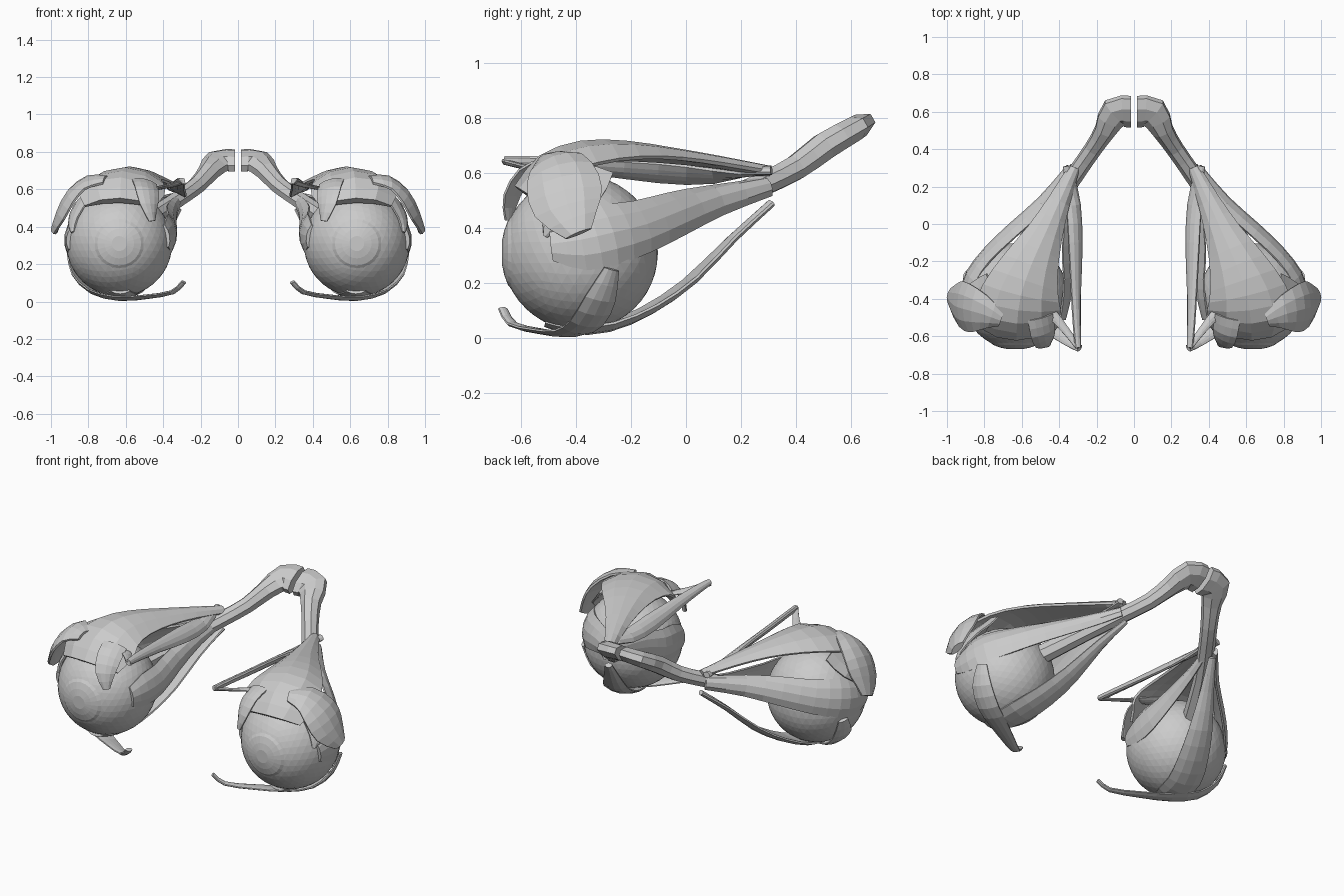
import bpy, bmesh, math
from mathutils import Vector, Matrix

EYE = Vector((0.635, -0.385, 0.31))    # centre of the eyeball
APEX = Vector((0.33, 0.30, 0.55))      # where the muscles meet behind it
R = 0.283

mat = bpy.data.materials.new("pale_grey")
mat.diffuse_color = (0.6, 0.6, 0.6, 1)


def finish(name, bm):
    """Turn a bmesh into a mirrored, flat shaded object."""
    bmesh.ops.recalc_face_normals(bm, faces=bm.faces)
    me = bpy.data.meshes.new(name)
    bm.to_mesh(me)
    bm.free()
    me.materials.append(mat)
    ob = bpy.data.objects.new(name, me)
    bpy.context.collection.objects.link(ob)
    mod = ob.modifiers.new("mirror", 'MIRROR')
    mod.use_mirror_merge = False
    return ob


def smooth_path(rows, n=2):
    """Catmull-Rom interpolation of rows of numbers."""
    rows = [Vector(r) for r in rows]
    pts = [2 * rows[0] - rows[1]] + rows + [2 * rows[-1] - rows[-2]]
    out = []
    for a, b, c, d in zip(pts, pts[1:], pts[2:], pts[3:]):
        for i in range(n):
            t = i / n
            out.append(0.5 * (2 * b + (c - a) * t + (2 * a - 5 * b + 4 * c - d) * t * t
                              + (3 * b - a - 3 * c + d) * t ** 3))
    return out + [rows[-1]]


def loft(name, rings):
    bm = bmesh.new()
    vs = [[bm.verts.new(p) for p in ring] for ring in rings]
    k = len(vs[0])
    for a, b in zip(vs, vs[1:]):
        for i in range(k):
            j = (i + 1) % k
            bm.faces.new((a[i], a[j], b[j], b[i]))
    bm.faces.new(vs[0])
    bm.faces.new(vs[-1])
    return finish(name, bm)


def tangent(pts, i):
    return (pts[min(i + 1, len(pts) - 1)] - pts[max(i - 1, 0)]).normalized()


def strap(name, rows, thick, edge=0.3):
    """Band of rows (x, y, z, half width) wrapped around the eye axis."""
    path = smooth_path(rows)
    pts = [Vector(p[:3]) for p in path]
    axis = EYE - APEX
    rings = []
    for i, p in enumerate(pts):
        t = tangent(pts, i)
        f = min(1, max(0, (p - APEX).dot(axis) / axis.length_squared))
        n = p - (APEX + f * axis)
        n = (n - n.dot(t) * t)
        r = max(n.length, 0.06)
        n.normalize()
        c = p - n * r
        w = max(path[i][3], 0.008)
        outer, inner = [], []
        for s in (-1, -0.5, 0, 0.5, 1):
            d = Matrix.Rotation(s * min(w / r, 1.2), 3, t) @ n
            h = thick * (1 - (1 - edge) * s * s) / 2
            outer.append(c + d * (r + h))
            inner.append(c + d * (r - h))
        rings.append(outer + inner[::-1])
    return loft(name, rings)


# Eyeball
bm = bmesh.new()
bmesh.ops.create_icosphere(bm, subdivisions=4, radius=R, matrix=Matrix.Translation(EYE))
finish("eyeball", bm)

# Cornea: shallow cap just proud of the eyeball
bm = bmesh.new()
rim = []
for k in range(1, 5):
    a = 0.56 * k / 4
    rr = R + (0.004 if k < 4 else -0.004)
    rim.append([bm.verts.new(EYE + rr * Vector((math.sin(a) * math.cos(b), -math.cos(a),
                                                math.sin(a) * math.sin(b))))
                for b in (math.tau * i / 24 for i in range(24))])
for p, q in zip(rim, rim[1:]):
    for i in range(24):
        j = (i + 1) % 24
        bm.faces.new((p[i], p[j], q[j], q[i]))
bm.faces.new(rim[0])
finish("cornea", bm)

# Optic nerve: eight-sided tube, flattened where the two sides meet
nerve = smooth_path([(0.015, 0.60, 0.755, 0.088, 0.042), (0.10, 0.595, 0.75, 0.085, 0.045),
                     (0.155, 0.50, 0.695, 0.055, 0.05), (0.22, 0.40, 0.62, 0.045, 0.045),
                     (0.31, 0.27, 0.555, 0.045, 0.042), (0.42, 0.10, 0.48, 0.045, 0.045),
                     (0.57, -0.17, 0.38, 0.055, 0.055)])
pts = [Vector(p[:3]) for p in nerve]
rings = []
for i, p in enumerate(pts):
    t = Vector((1, 0, 0)) if i == 0 else tangent(pts, i)
    u = Vector((0, -0.5, 0.87))
    u = (u - u.dot(t) * t).normalized()
    s = t.cross(u)
    rings.append([p + s * nerve[i][3] * 1.08 * math.cos(a) + u * nerve[i][4] * 1.08 * math.sin(a)
                  for a in (math.tau * (k + 0.5) / 8 for k in range(8))])
loft("optic_nerve", rings)

# Upper muscle, widening into a hood over the eyeball
strap("upper_muscle", [(0.32, 0.30, 0.605, 0.03), (0.40, 0.12, 0.64, 0.06),
                       (0.475, -0.05, 0.67, 0.10), (0.55, -0.22, 0.695, 0.16),
                       (0.605, -0.38, 0.695, 0.22), (0.625, -0.52, 0.645, 0.25),
                       (0.63, -0.605, 0.54, 0.20)], 0.045)
# Front flap hanging from the hood on the inner side
strap("hood_flap", [(0.50, -0.50, 0.645, 0.07), (0.485, -0.585, 0.60, 0.07),
                    (0.475, -0.635, 0.52, 0.055), (0.46, -0.645, 0.43, 0.02)], 0.025)
strap("hood_side", [(0.76, -0.38, 0.62, 0.12), (0.85, -0.42, 0.53, 0.11),
                    (0.885, -0.48, 0.43, 0.05), (0.88, -0.51, 0.37, 0.01)], 0.03)

# Gland lobe on the outer upper side
strap("gland_lobe", [(0.71, -0.51, 0.65, 0.04), (0.81, -0.475, 0.645, 0.10),
                     (0.90, -0.45, 0.575, 0.135), (0.95, -0.43, 0.48, 0.125),
                     (0.982, -0.39, 0.38, 0.05)], 0.04)

# Outer, inner and lower straight muscles
strap("outer_muscle", [(0.345, 0.30, 0.555, 0.04), (0.50, 0.12, 0.51, 0.065),
                       (0.655, -0.02, 0.46, 0.085), (0.79, -0.15, 0.41, 0.10),
                       (0.88, -0.27, 0.38, 0.115), (0.91, -0.38, 0.355, 0.11),
                       (0.90, -0.49, 0.34, 0.06)], 0.035)
strap("inner_muscle", [(0.305, 0.28, 0.55, 0.03), (0.335, 0.10, 0.50, 0.05),
                       (0.345, -0.10, 0.44, 0.08), (0.34, -0.27, 0.38, 0.10),
                       (0.352, -0.40, 0.36, 0.10), (0.38, -0.51, 0.35, 0.06)], 0.03)
strap("lower_muscle", [(0.32, 0.31, 0.49, 0.02), (0.40, 0.17, 0.36, 0.04),
                       (0.48, 0.02, 0.205, 0.07), (0.55, -0.13, 0.10, 0.09),
                       (0.61, -0.28, 0.037, 0.10), (0.63, -0.42, 0.028, 0.09),
                       (0.63, -0.51, 0.055, 0.05)], 0.03)

# Lower slanting muscle: sling under the eyeball
strap("lower_sling", [(0.29, -0.665, 0.105, 0.02), (0.35, -0.63, 0.05, 0.025),
                      (0.49, -0.53, 0.025, 0.04), (0.64, -0.43, 0.015, 0.055),
                      (0.78, -0.36, 0.05, 0.065), (0.87, -0.31, 0.14, 0.06),
                      (0.90, -0.27, 0.25, 0.03)], 0.022)

# Upper slanting muscle and its tendon turning back to the eyeball
strap("upper_sling", [(0.36, 0.31, 0.61, 0.02), (0.32, 0.10, 0.595, 0.045),
                      (0.31, -0.10, 0.605, 0.05), (0.31, -0.35, 0.625, 0.035),
                      (0.305, -0.55, 0.64, 0.025), (0.30, -0.66, 0.645, 0.018)], 0.035)
strap("upper_tendon", [(0.295, -0.66, 0.64, 0.018), (0.36, -0.575, 0.62, 0.02),
                       (0.45, -0.47, 0.605, 0.03), (0.56, -0.39, 0.60, 0.04)], 0.02)
